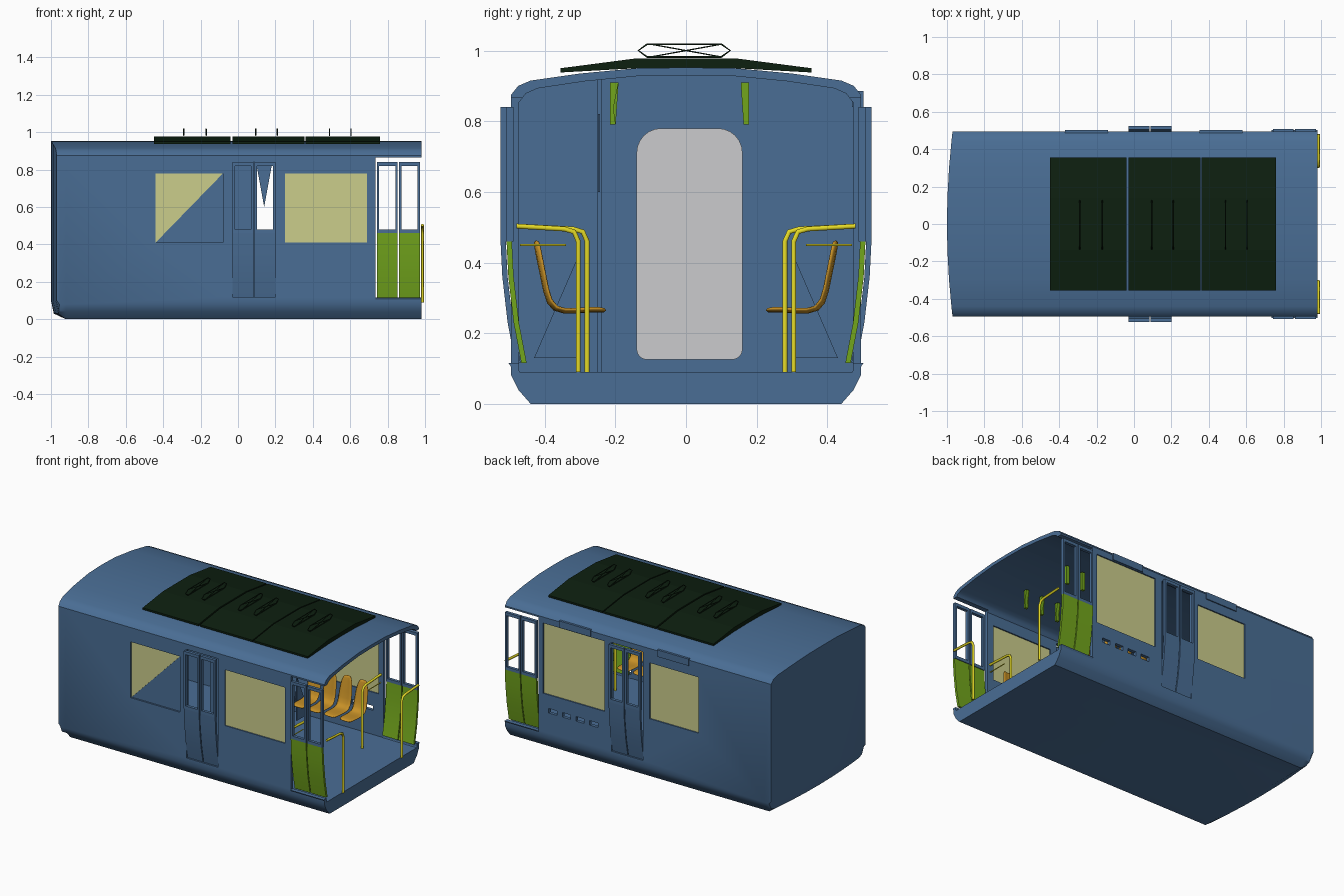
import bpy, bmesh, math
from mathutils import Vector

if "Cube" in bpy.data.objects:
    bpy.data.objects.remove(bpy.data.objects["Cube"])


def material(name, rgb):
    m = bpy.data.materials.new(name)
    m.diffuse_color = (*rgb, 1)
    m.use_nodes = True
    m.node_tree.nodes["Principled BSDF"].inputs["Base Color"].default_value = m.diffuse_color
    return m


BLUE = material("body blue", (0.068, 0.155, 0.30))
GREEN = material("door green", (0.17, 0.38, 0.012))
ROOF = material("dark roof green", (0.004, 0.014, 0.005))
GLASS = material("beige glass", (0.60, 0.61, 0.26))
ORANGE = material("seat orange", (0.57, 0.28, 0.02))
YELLOW = material("rail yellow", (0.78, 0.70, 0.02))
GREY = material("door grey", (0.60, 0.60, 0.61))


def finish(name, bm, mat, recalc=True):
    if recalc:
        bmesh.ops.recalc_face_normals(bm, faces=bm.faces)
    me = bpy.data.meshes.new(name)
    bm.to_mesh(me)
    bm.free()
    ob = bpy.data.objects.new(name, me)
    bpy.context.collection.objects.link(ob)
    if mat:
        me.materials.append(mat)
    return ob


def add_prism(bm, pts, axis, a, b):
    """Extrude a 2D polygon along x (pts = y,z) or y (pts = x,z)."""
    place = (lambda p, t: (t, p[0], p[1])) if axis == "x" else (lambda p, t: (p[0], t, p[1]))
    lo = [bm.verts.new(place(p, a)) for p in pts]
    hi = [bm.verts.new(place(p, b)) for p in pts]
    bm.faces.new(lo)
    bm.faces.new(hi[::-1])
    for i in range(len(pts)):
        j = (i + 1) % len(pts)
        bm.faces.new((lo[i], hi[i], hi[j], lo[j]))


def prism(name, pts, axis, a, b, mat):
    bm = bmesh.new()
    add_prism(bm, pts, axis, a, b)
    return finish(name, bm, mat)


def rect(x0, x1, z0, z1):
    return [(x0, z0), (x1, z0), (x1, z1), (x0, z1)]


def rod(name, paths, r, mat, cyclic=False):
    cu = bpy.data.curves.new(name, "CURVE")
    cu.dimensions = "3D"
    cu.bevel_depth, cu.bevel_resolution, cu.use_fill_caps = r, 1, True
    for pts in paths:
        sp = cu.splines.new("POLY")
        sp.points.add(len(pts) - 1)
        for p, co in zip(sp.points, pts):
            p.co = (*co, 1)
        sp.use_cyclic_u = cyclic
    ob = bpy.data.objects.new(name, cu)
    bpy.context.collection.objects.link(ob)
    cu.materials.append(mat)


def smooth(ob, angle=30):
    bpy.ops.object.select_all(action="DESELECT")
    ob.select_set(True)
    bpy.context.view_layer.objects.active = ob
    bpy.ops.object.shade_smooth_by_angle(angle=math.radians(angle))


def cut(ob, cutter):
    m = ob.modifiers.new("cut", "BOOLEAN")
    m.operation, m.solver, m.object = "DIFFERENCE", "EXACT", cutter
    bpy.context.view_layer.objects.active = ob
    bpy.ops.object.modifier_apply(modifier="cut")
    bpy.data.objects.remove(cutter)


# Carriage shell: (half width, roof z, underside z) columns, lofted along x
half = [(0.495, 0.875, 0.08), (0.475, 0.9, 0.04), (0.44, 0.915, 0), (0.3, 0.935, 0), (0.14, 0.95, 0)]
cols = [(-y, t, b) for y, t, b in half] + [(0, 0.952, 0)] + half[::-1]
n = len(cols)
bm = bmesh.new()
rings = []
for x, floor in ((-0.97, 0.1), (-0.955, 0.03), (-0.92, 0), (0.98, 0)):
    bulge = lambda y: -0.03 * (1 - (y / 0.495) ** 2) if x < -0.95 else 0
    top = [bm.verts.new((x + bulge(y), y, t)) for y, t, b in cols]
    bot = [bm.verts.new((x + bulge(y), y, max(b, floor))) for y, t, b in cols]
    rings.append(top + bot[::-1])
for a, b in zip(rings, rings[1:]):
    for i in range(2 * n):
        j = (i + 1) % (2 * n)
        bm.faces.new((a[i], a[j], b[j], b[i]))
for r in (rings[0], rings[-1]):
    for i in range(n - 1):
        bm.faces.new((r[i], r[i + 1], r[2 * n - 2 - i], r[2 * n - 1 - i]))
body = finish("carriage_body", bm, BLUE)

# Hollow interior
inner = [(y * 0.955, t - 0.022) for y, t, b in cols] + [(0.473, 0.09), (-0.473, 0.09)]
cut(body, prism("interior_cutter", inner, "x", -0.945, 1.3, None))

# Window, doorway and vent openings: (x0, x1, z0, z1) on each side
windows = {-1: [(-0.44, -0.08, 0.41, 0.78), (0.25, 0.69, 0.41, 0.78)],
           1: [(-0.44, -0.08, 0.41, 0.78), (0.25, 0.70, 0.37, 0.835)]}
bm = bmesh.new()
for s in (-1, 1):
    for w in windows[s] + [(-0.03, 0.2, 0.12, 0.84), (0.735, 1.2, 0.115, 0.865)]:
        add_prism(bm, rect(*w), "y", s * 0.4, s * 0.7)
for i in range(4):
    add_prism(bm, rect(0.3 + 0.1 * i, 0.36 + 0.1 * i, 0.25, 0.28), "y", 0.4, 0.7)
cut(body, finish("opening_cutter", bm, None))
smooth(body)

# Window panes; the front left one is split diagonally with a blue blind half
for s in (-1, 1):
    for i, (x0, x1, z0, z1) in enumerate(windows[s]):
        pts = rect(x0, x1, z0, z1)
        if s < 0 and i == 0:
            prism("window_pane", [pts[0], pts[2], pts[3]], "y", -0.487, -0.481, GLASS)
            bm = bmesh.new()
            bm.faces.new([bm.verts.new((x, -0.484, z)) for x, z in (pts[0], pts[2], pts[1])])
            finish("window_blind", bm, BLUE, False)
        else:
            prism("window_pane", pts, "y", s * 0.487, s * 0.481, GLASS)


# Double doors: upper window frames plus leaning lower panels
def door(name, x0, x1, s, y, low):
    mid = (x0 + x1) / 2
    bm = bmesh.new()
    for a, b in ((x0, mid - 0.003), (mid + 0.003, x1)):
        for r in (rect(a, a + 0.013, 0.46, 0.84), rect(b - 0.013, b, 0.46, 0.84),
                  rect(a + 0.013, b - 0.013, 0.82, 0.84), rect(a + 0.013, b - 0.013, 0.46, 0.48)):
            add_prism(bm, r, "y", s * (y - 0.02), s * y)
        prof = [(y, 0.46), (y - 0.005, 0.36), (y - 0.02, 0.23), (y - 0.042, 0.115)]
        back = [(p - 0.015, z) for p, z in prof[::-1]]
        panel = prism(name + "_panel", [(s * p, z) for p, z in prof + back], "x", a, b, low)
        smooth(panel)
    finish(name + "_frame", bm, BLUE)


for s in (-1, 1):
    door("middle_door", -0.03, 0.2, s, 0.525, BLUE)
    door("end_door", 0.742, 0.972, s, 0.508, GREEN)
    prism("door_sill", [(s * 0.43, 0.03), (s * 0.445, 0.03), (s * 0.502, 0.115), (s * 0.487, 0.115)],
          "x", 0.735, 0.98, BLUE)
# Small boxes above the back windows
for x0 in (-0.37, 0.35):
    prism("sign_box", rect(x0, x0 + 0.23, 0.84, 0.885), "y", 0.47, 0.502, BLUE)

# Roof panels with wire frames
arch = [(-0.355, 0.95), (-0.14, 0.978), (0.14, 0.978), (0.355, 0.95),
        (0.355, 0.938), (0.14, 0.95), (-0.14, 0.95), (-0.355, 0.938)]
for x0, x1 in ((-0.45, -0.04), (-0.03, 0.355), (0.362, 0.76)):
    prism("roof_panel", arch, "x", x0, x1, ROOF)
for x in (-0.29, -0.17, 0.095, 0.21, 0.49, 0.605):
    rod("roof_wire_loop", [[(x, -0.135, 1.0), (x, -0.11, 1.018), (x, 0.1, 1.018), (x, 0.125, 1.0),
                            (x, 0.1, 0.982), (x, -0.11, 0.982)]], 0.003, ROOF, True)
    rod("roof_wire_cross", [[(x, -0.1, 0.982), (x, 0.1, 1.018)], [(x, -0.1, 1.018), (x, 0.1, 0.982)]],
        0.002, ROOF)

# Inner end door with rounded corners
pts = []
for cy, cz, r, a0 in ((0.09, 0.71, 0.07, 0), (-0.07, 0.71, 0.07, 90), (-0.11, 0.155, 0.03, 180), (0.13, 0.155, 0.03, 270)):
    for k in range(7):
        a = math.radians(a0 + 15 * k)
        pts.append((cy + r * math.cos(a), cz + r * math.sin(a)))
prism("inner_end_door", pts, "x", -0.946, -0.938, GREY)

# Seats: (depth y, height z, half width) sections
seat = [(0.23, 0.26, 0.045), (0.27, 0.265, 0.052), (0.36, 0.255, 0.052), (0.395, 0.275, 0.05),
        (0.41, 0.36, 0.05), (0.425, 0.43, 0.04), (0.43, 0.46, 0.022)]
for s in (-1, 1):
    for i in range(4):
        x = 0.28 + 0.115 * i
        bm = bmesh.new()
        rows = [[bm.verts.new((x + k * w, s * (y - 0.012 * abs(k)), z + 0.008 * abs(k))) for k in (-1, 0, 1)]
                for y, z, w in seat]
        for a, b in zip(rows, rows[1:]):
            for k in (0, 1):
                bm.faces.new((a[k], a[k + 1], b[k + 1], b[k]))
        ob = finish("seat", bm, ORANGE)
        m = ob.modifiers.new("thick", "SOLIDIFY")
        m.thickness, m.offset = 0.014, 0
        ob.modifiers.new("round", "SUBSURF").levels = 1
        ob.modifiers["round"].render_levels = 1
        for p in ob.data.polygons:
            p.use_smooth = True
    # Triangular seat end bracket
    prism("seat_bracket", [(s * 0.3, 0.13), (s * 0.43, 0.13), (s * 0.3, 0.43)], "x", 0.215, 0.221, BLUE)
    # Grab rails
    for x, y in ((0.986, 0.305), (0.715, 0.28)):
        rod("grab_rail", [[(x, s * y, 0.09), (x, s * y, 0.46), (x, s * (y + 0.012), 0.487),
                           (x, s * (y + 0.04), 0.495), (x, s * 0.48, 0.503)]], 0.008, YELLOW)
    rod("armrest", [[(0.715, s * 0.34, 0.45), (0.715, s * 0.47, 0.45)]], 0.003, YELLOW)
    # Hanging straps
    c = 0.185 * s - 0.018
    for x in (0.3, 0.42, 0.54, 0.66):
        prism("hand_strap", [(c - 0.012, 0.91), (c + 0.012, 0.91), (c + 0.012 * s, 0.79), (c - 0.004 * s, 0.79)],
              "x", x - 0.01, x + 0.01, GREEN)

# Inner partition behind the middle door
prism("partition", rect(-0.03, 0.088, 0.08, 0.925), "y", -0.251, -0.239, BLUE)
prism("partition_flap", [(0.1, 0.82), (0.18, 0.82), (0.14, 0.6)], "y", -0.249, -0.243, BLUE)
